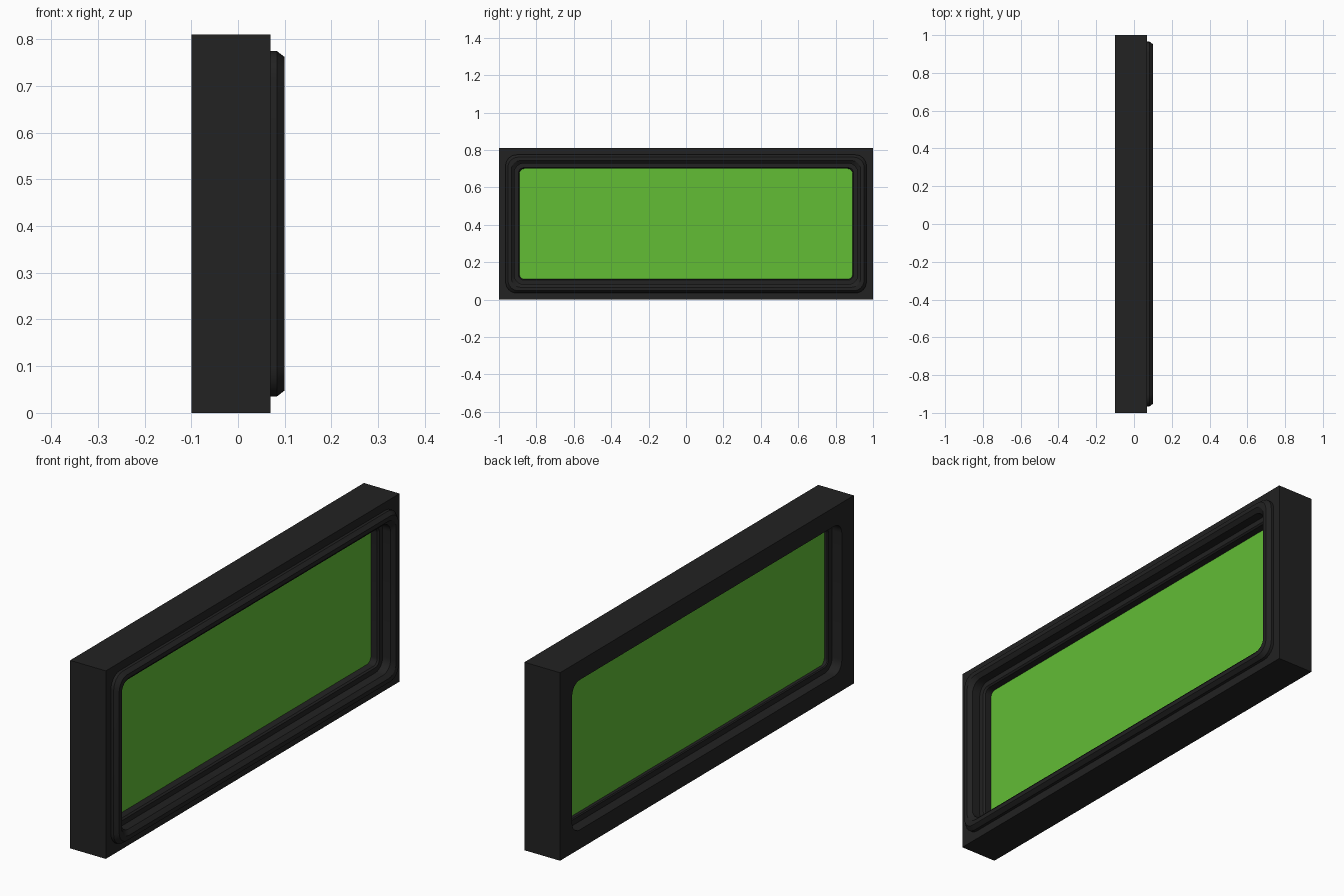
import bpy, bmesh
from math import sin, cos, pi

cube = bpy.data.objects.get("Cube")
if cube:
    bpy.data.objects.remove(cube, do_unlink=True)

HALF_Y, HALF_Z = 1.0, 0.405


def material(name, rgb):
    m = bpy.data.materials.new(name)
    m.use_nodes = True
    m.diffuse_color = (*rgb, 1)
    bsdf = m.node_tree.nodes["Principled BSDF"]
    bsdf.inputs["Base Color"].default_value = (*rgb, 1)
    bsdf.inputs["Roughness"].default_value = 0.6
    return m


def rounded_ring(bm, x, inset, radius, steps=6):
    """Rounded rectangle in the y-z plane, inset from the frame's outer edge."""
    cy, cz = HALF_Y - inset - radius, HALF_Z - inset - radius
    verts = []
    for i, (sy, sz) in enumerate([(1, 1), (-1, 1), (-1, -1), (1, -1)]):
        for k in range(steps + 1):
            a = pi / 2 * (i + k / steps)
            verts.append(bm.verts.new((x, sy * cy + radius * cos(a),
                                       HALF_Z + sz * cz + radius * sin(a))))
    return verts


def sweep(name, profile, mat, closed=True):
    """Join rounded rings of (x, inset, radius); open sweeps get end caps."""
    bm = bmesh.new()
    rings = [rounded_ring(bm, *p) for p in profile]
    pairs = list(zip(rings, rings[1:]))
    if closed:
        pairs.append((rings[-1], rings[0]))
    else:
        bm.faces.new(rings[0])
        bm.faces.new(rings[-1])
    for a, b in pairs:
        n = len(a)
        for i in range(n):
            j = (i + 1) % n
            bm.faces.new((a[i], a[j], b[j], b[i]))
    bmesh.ops.remove_doubles(bm, verts=bm.verts, dist=1e-5)
    bmesh.ops.recalc_face_normals(bm, faces=bm.faces)
    mesh = bpy.data.meshes.new(name)
    bm.to_mesh(mesh)
    bm.free()
    mesh.materials.append(mat)
    obj = bpy.data.objects.new(name, mesh)
    bpy.context.collection.objects.link(obj)
    bpy.ops.object.select_all(action="DESELECT")
    obj.select_set(True)
    bpy.context.view_layer.objects.active = obj
    bpy.ops.object.shade_smooth_by_angle(angle=pi / 7)
    return obj


black = material("black frame", (0.016, 0.016, 0.016))
green = material("green glass", (0.122, 0.51, 0.036))

# Square-cornered outer frame with a rounded opening
sweep("outer_frame", [(-0.1, 0, 0), (0.07, 0, 0),
                      (0.07, 0.082, 0.05), (-0.1, 0.082, 0.05)], black)

# Raised chamfered rim around the opening
sweep("raised_rim", [(0.06, 0.035, 0.06), (0.083, 0.035, 0.06),
                     (0.1, 0.048, 0.055), (0.1, 0.066, 0.05),
                     (0.085, 0.082, 0.05), (0.06, 0.082, 0.05)], black)

# Inner lip holding the pane
sweep("glass_lip", [(-0.054, 0.08, 0.05), (-0.054, 0.106, 0.03),
                    (-0.05, 0.11, 0.025), (0.04, 0.11, 0.025),
                    (0.047, 0.104, 0.03), (0.047, 0.08, 0.05)], black)

# Coloured pane
sweep("glass_pane", [(-0.036, 0.108, 0.025), (0.01, 0.108, 0.025)],
      green, closed=False)
